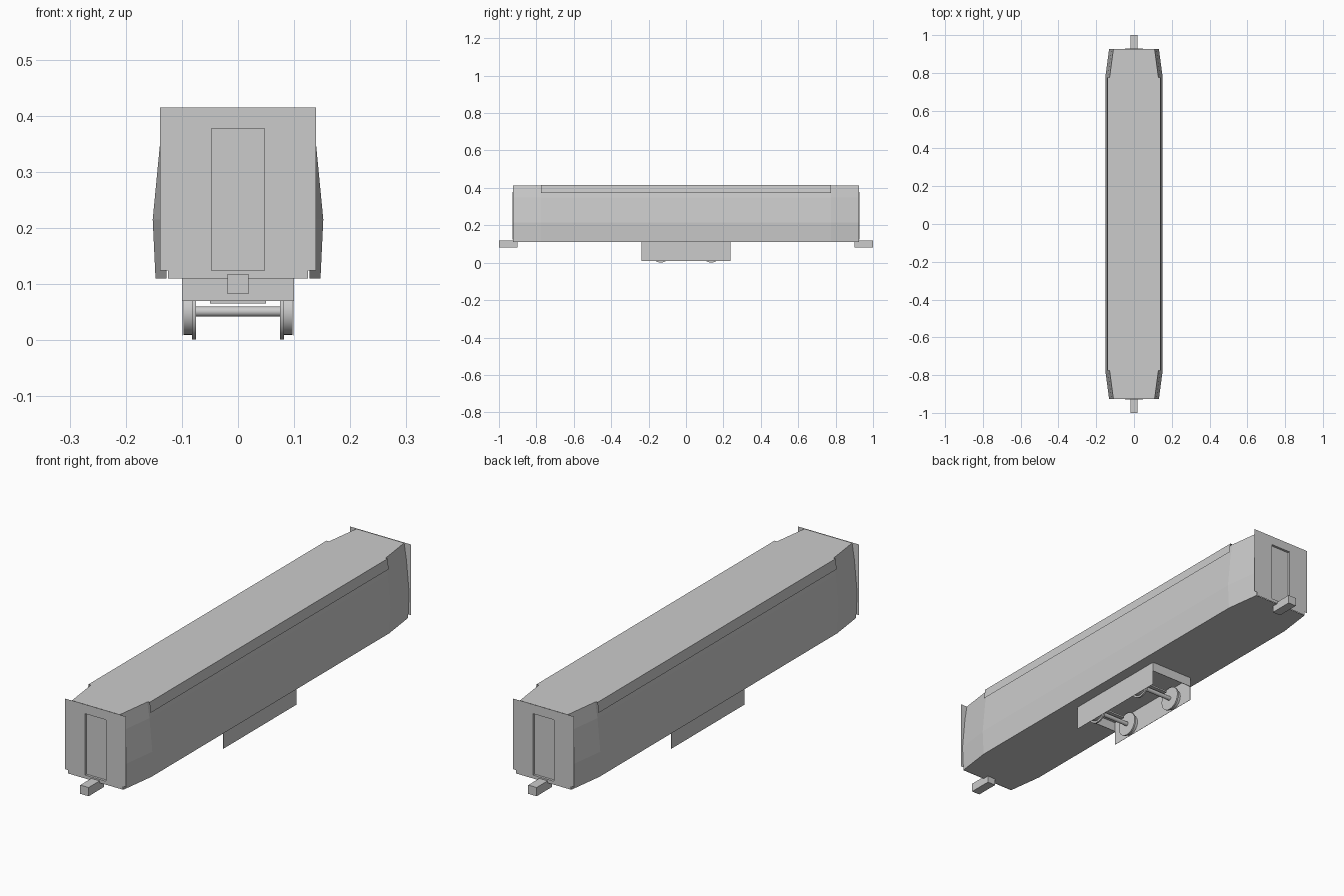
import bpy, bmesh, math
from mathutils import Matrix, Vector

if "Cube" in bpy.data.objects:
    bpy.data.objects.remove(bpy.data.objects["Cube"])

GREY = bpy.data.materials.new("plain_grey")
GREY.diffuse_color = (0.6, 0.6, 0.6, 1)
GREY.use_nodes = True
GREY.node_tree.nodes["Principled BSDF"].inputs["Base Color"].default_value = GREY.diffuse_color


def finish(name, bm, smooth=False):
    mesh = bpy.data.meshes.new(name)
    bm.to_mesh(mesh)
    bm.free()
    mesh.materials.append(GREY)
    ob = bpy.data.objects.new(name, mesh)
    bpy.context.collection.objects.link(ob)
    if smooth:
        bpy.ops.object.select_all(action='DESELECT')
        ob.select_set(True)
        bpy.context.view_layer.objects.active = ob
        bpy.ops.object.shade_smooth_by_angle(angle=math.radians(35))
    return ob


def box(name, x0, x1, y0, y1, z0, z1):
    bm = bmesh.new()
    size = (x1 - x0, y1 - y0, z1 - z0)
    mid = Vector((x0 + x1, y0 + y1, z0 + z1)) / 2
    bmesh.ops.create_cube(bm, size=1,
                          matrix=Matrix.Translation(mid) @ Matrix.Diagonal((*size, 1)))
    return finish(name, bm)


def sheet(name, quads):
    bm = bmesh.new()
    for q in quads:
        bm.faces.new([bm.verts.new(p) for p in q])
    bmesh.ops.remove_doubles(bm, verts=bm.verts, dist=1e-5)
    return finish(name, bm)


def disc(bm, x0, x1, y, z, r, sides=24):
    m = (Matrix.Translation(((x0 + x1) / 2, y, z))
         @ Matrix.Rotation(math.pi / 2, 4, 'Y'))
    bmesh.ops.create_cone(bm, cap_ends=True, segments=sides, radius1=r,
                          radius2=r, depth=abs(x1 - x0), matrix=m)


# Car body: bulged section lofted along y, narrowing at both ends
END, TAPER, TOP, BASE = 0.926, 0.775, 0.414, 0.11
half = [(0.147, BASE), (0.152, 0.215), (0.139, 0.35), (0.129, TOP)]
bm = bmesh.new()
rings = []
for y in (-END, -TAPER, TAPER, END):
    shift = 0.02 if abs(y) > TAPER else 0
    right = [(x - shift, y, z) for x, z in half]
    left = [(-x, y, z) for x, y, z in reversed(right)]
    rings.append([bm.verts.new(p) for p in right + left])
for a, b in zip(rings, rings[1:]):
    for i in range(8):
        j = (i + 1) % 8
        bm.faces.new((a[i], b[i], b[j], a[j]))
bmesh.ops.recalc_face_normals(bm, faces=bm.faces)
# make the open-ended shell point outwards
bm.faces.ensure_lookup_table()
roof_face = max(bm.faces, key=lambda f: f.calc_center_median().z)
if roof_face.normal.z < 0:
    bmesh.ops.reverse_faces(bm, faces=bm.faces)
finish("car_body", bm)

# Roof sheet with drooping eaves
R, E, EZ = 0.139, 0.144, 0.373
sheet("roof_sheet", [[(-R, -TAPER, 0.415), (R, -TAPER, 0.415),
                      (R, TAPER, 0.415), (-R, TAPER, 0.415)],
                     [(R, -TAPER, 0.415), (E, -TAPER, EZ),
                      (E, TAPER, EZ), (R, TAPER, 0.415)],
                     [(-R, TAPER, 0.415), (-E, TAPER, EZ),
                      (-E, -TAPER, EZ), (-R, -TAPER, 0.415)]])

# End walls: flat sheet, notched lower corners, recessed door
xs = [-0.139, -0.125, -0.047, 0.047, 0.125, 0.139]
zs = [BASE, 0.124, 0.377, 0.415]
for side, label in ((-1, "front"), (1, "back")):
    bm = bmesh.new()
    door = None
    for i in range(5):
        for k in range(3):
            if k == 0 and i in (0, 4):
                continue
            cell = [(xs[i], zs[k]), (xs[i + 1], zs[k]),
                    (xs[i + 1], zs[k + 1]), (xs[i], zs[k + 1])]
            f = bm.faces.new([bm.verts.new((-side * x, side * 0.928, z)) for x, z in cell])
            if (i, k) == (2, 1):
                door = f
    bmesh.ops.remove_doubles(bm, verts=bm.verts, dist=1e-5)
    door = next(f for f in bm.faces if abs(f.calc_center_median().x) < 0.01
                and 0.124 < f.calc_center_median().z < 0.377)
    out = bmesh.ops.extrude_discrete_faces(bm, faces=[door])
    bmesh.ops.translate(bm, verts=out["faces"][0].verts, vec=(0, -side * 0.01, 0))
    # merge coplanar cells around the door
    bmesh.ops.dissolve_limit(bm, angle_limit=0.01, verts=bm.verts, edges=bm.edges)
    finish(label + "_end_wall", bm)

    # Coupler
    y0, y1 = sorted((side * 0.90, side * 1.0))
    box(label + "_coupler", -0.019, 0.019, y0, y1, 0.082, 0.118)

    # Truck cross plate
    y = side * 0.238
    box(label + "_truck_plate", -0.099, 0.099, y - 0.001, y + 0.001, 0.07, BASE)

# Truck side skirts
for s, label in ((-1, "left"), (1, "right")):
    x0, x1 = sorted((s * 0.0985, s * 0.0995))
    box(label + "_truck_skirt", x0, x1, -0.238, 0.238, 0.008, BASE)

# Wheelsets: axle, flanges and treads
for y, label in ((-0.135, "front"), (0.135, "back")):
    bm = bmesh.new()
    disc(bm, -0.076, 0.076, y, 0.051, 0.009, 12)
    for s in (-1, 1):
        disc(bm, s * 0.075, s * 0.082, y, 0.051, 0.05)
        disc(bm, s * 0.082, s * 0.097, y, 0.051, 0.042)
    finish(label + "_wheelset", bm, smooth=True)
    # Axle carrier under the floor
    box(label + "_axle_carrier", -0.05, 0.05, y - 0.012, y + 0.012, 0.065, 0.072)
